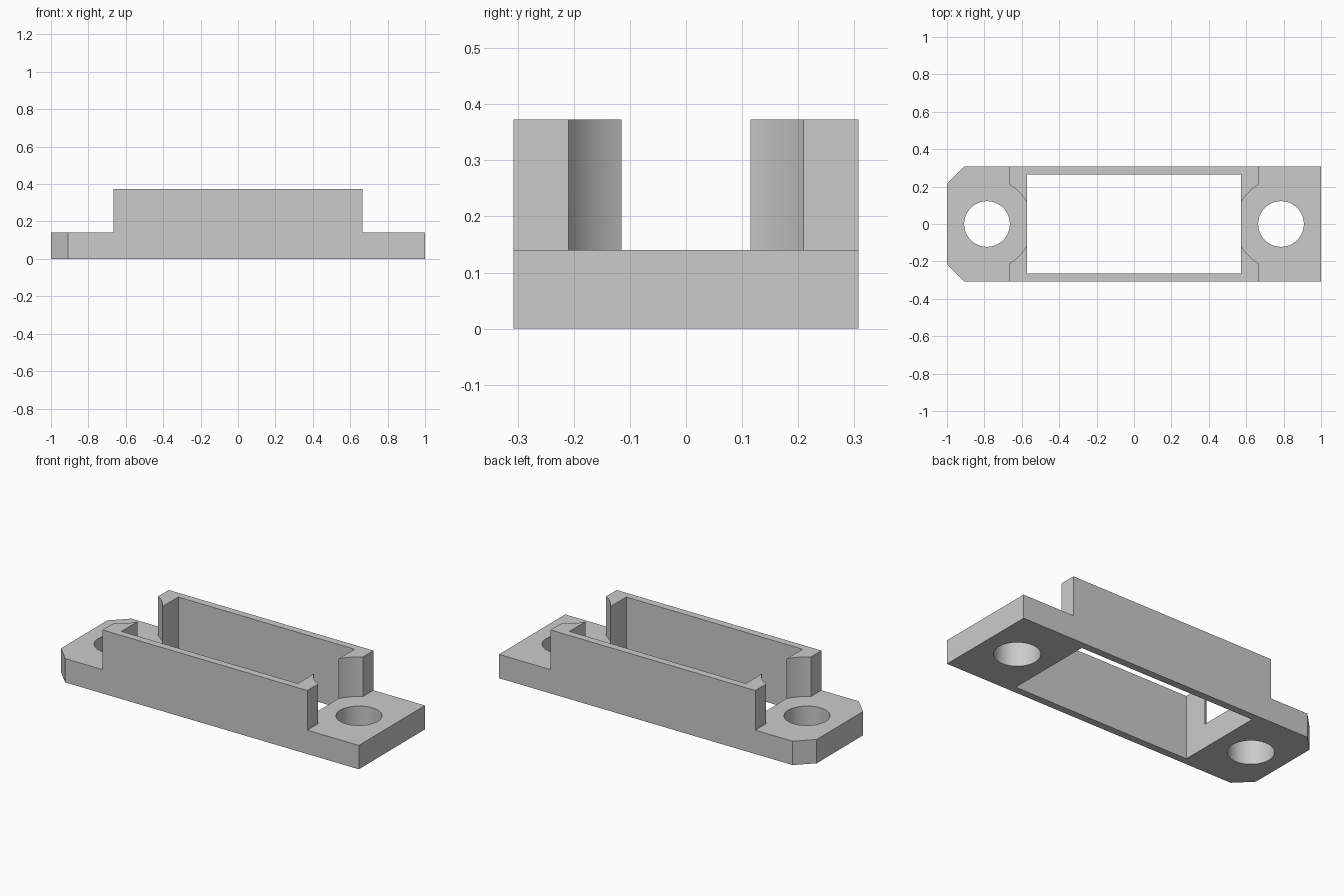
import bpy, bmesh, math
from mathutils import Matrix, Vector

cube = bpy.data.objects.get("Cube")
if cube:
    bpy.data.objects.remove(cube, do_unlink=True)

HALF_DEPTH = 0.307
PLATE_TOP, WALL_TOP = 0.14, 0.373
WALL_END = 0.665
HOLE_X = 0.786

grey = bpy.data.materials.new("plain grey")
grey.use_nodes = True
colour = (0.6, 0.6, 0.6, 1)
grey.diffuse_color = colour
grey.node_tree.nodes["Principled BSDF"].inputs["Base Color"].default_value = colour


def make_object(name, bm):
    bmesh.ops.recalc_face_normals(bm, faces=bm.faces[:])
    mesh = bpy.data.meshes.new(name)
    bm.to_mesh(mesh)
    bm.free()
    mesh.materials.append(grey)
    obj = bpy.data.objects.new(name, mesh)
    bpy.context.collection.objects.link(obj)
    return obj


def box_cutter(name, size, centre):
    bm = bmesh.new()
    bmesh.ops.create_cube(bm, size=1, matrix=Matrix.Translation(centre) @ Matrix.Diagonal((*size, 1)))
    return make_object(name, bm)


def round_cutter(name, radius, x, low, high):
    bm = bmesh.new()
    bmesh.ops.create_cone(bm, cap_ends=True, segments=96, radius1=radius, radius2=radius,
                          depth=high - low, matrix=Matrix.Translation((x, 0, (low + high) / 2)))
    return make_object(name, bm)


# Stepped side profile pulled through the depth of the frame
profile = [(-1, 0), (1, 0), (1, PLATE_TOP), (WALL_END, PLATE_TOP), (WALL_END, WALL_TOP),
           (-WALL_END, WALL_TOP), (-WALL_END, PLATE_TOP), (-1, PLATE_TOP)]
bm = bmesh.new()
face = bm.faces.new([bm.verts.new((x, -HALF_DEPTH, z)) for x, z in profile])
pulled = bmesh.ops.extrude_face_region(bm, geom=[face])["geom"]
bmesh.ops.translate(bm, vec=Vector((0, 2 * HALF_DEPTH, 0)),
                    verts=[v for v in pulled if isinstance(v, bmesh.types.BMVert)])
bmesh.ops.recalc_face_normals(bm, faces=bm.faces[:])

# Clipped corners on one end only
corners = [e for e in bm.edges
           if all(v.co.x < -0.99 for v in e.verts)
           and abs(e.verts[0].co.y - e.verts[1].co.y) < 0.01]
bmesh.ops.bevel(bm, geom=corners, offset=0.092, segments=1, affect="EDGES")
frame = make_object("mounting_frame", bm)

# Central window, screw holes and round clearance for the screw heads
cutters = [box_cutter("window_cutter", (1.146, 0.528, 1), (0, 0, 0.2))]
for side, x in (("right", -HOLE_X), ("left", HOLE_X)):
    cutters.append(round_cutter(side + "_hole_cutter", 0.122, x, -0.1, 0.3))
    cutters.append(round_cutter(side + "_clearance_cutter", 0.242, x, PLATE_TOP, 0.5))
for cutter in cutters:
    cutter.hide_render = True
    cut = frame.modifiers.new(cutter.name, "BOOLEAN")
    cut.operation = "DIFFERENCE"
    cut.solver = "EXACT"
    cut.object = cutter

# Bake the cuts, then drop the cutters
bpy.context.view_layer.update()
evaluated = frame.evaluated_get(bpy.context.evaluated_depsgraph_get())
finished = bpy.data.meshes.new_from_object(evaluated)
frame.modifiers.clear()
frame.data = finished
for cutter in cutters:
    bpy.data.objects.remove(cutter, do_unlink=True)

# Smooth round walls, sharp corners
bpy.ops.object.select_all(action="DESELECT")
frame.select_set(True)
bpy.context.view_layer.objects.active = frame
bpy.ops.object.shade_smooth_by_angle(angle=math.radians(30))
